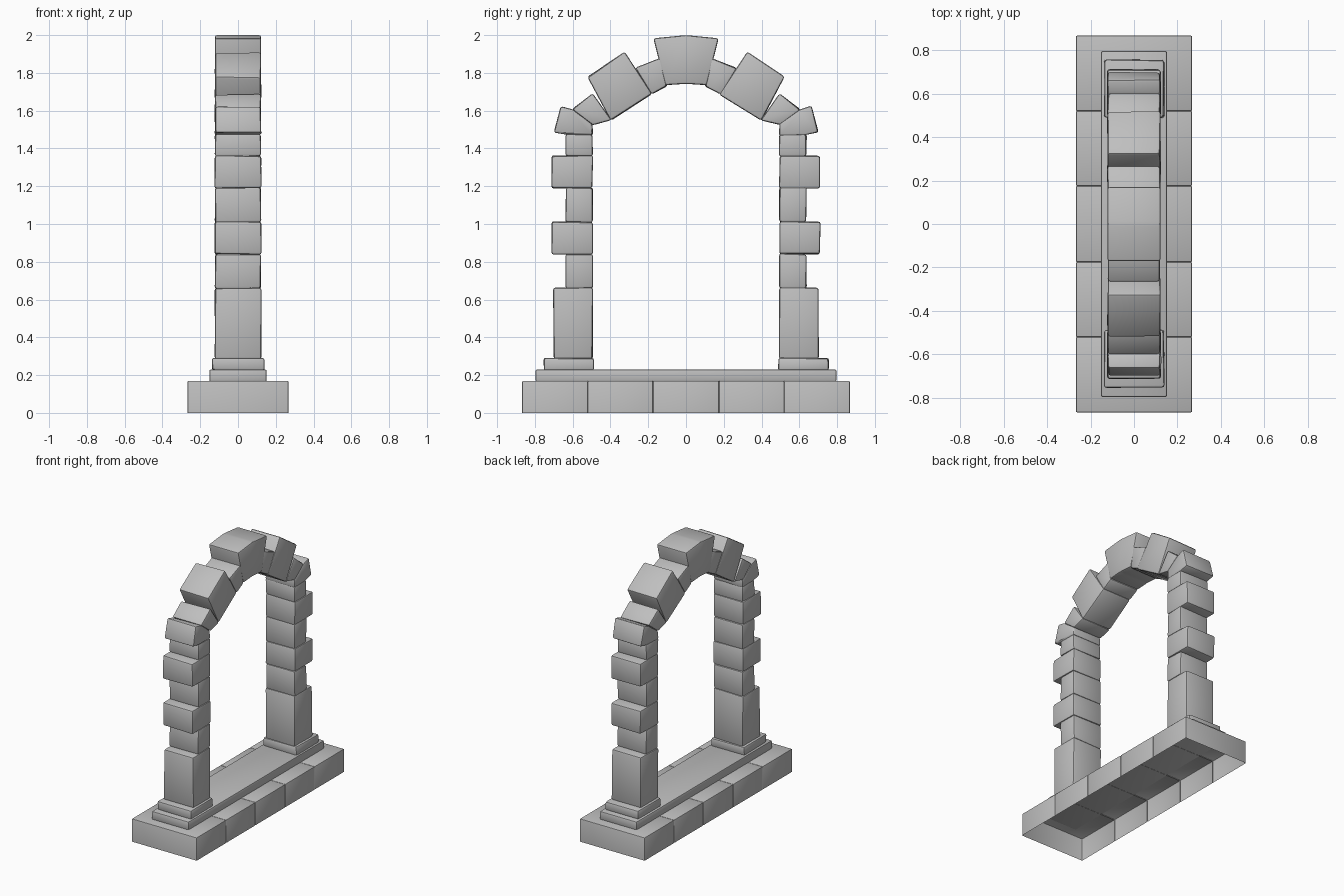
import bpy, bmesh, random
from mathutils import Vector

random.seed(4)
cube = bpy.data.objects.get("Cube")
if cube:
    bpy.data.objects.remove(cube, do_unlink=True)

stone = bpy.data.materials.new("grey_stone")
stone.use_nodes = True
GREY = (0.52, 0.52, 0.52, 1)
stone.diffuse_color = GREY
stone.node_tree.nodes["Principled BSDF"].inputs["Base Color"].default_value = GREY

parts = []


def block(name, outline, x0, x1, bevel=0.012, wobble=0.003, open_sides=()):
    """Extrude a (y, z) outline from x0 to x1 and wear its edges.
    Faces looking along open_sides are left out."""
    bm = bmesh.new()
    face = bm.faces.new([bm.verts.new((x0, y, z)) for y, z in outline])
    grown = bmesh.ops.extrude_face_region(bm, geom=[face])["geom"]
    for v in grown:
        if isinstance(v, bmesh.types.BMVert):
            v.co.x = x1
    for v in bm.verts:
        v.co += Vector([random.uniform(-wobble, wobble) for _ in range(3)])
    bmesh.ops.recalc_face_normals(bm, faces=bm.faces)
    # the bottom rim of an open block stays crisp
    edges = [e for e in bm.edges
             if not (open_sides and max(v.co.z for v in e.verts) < 0.01)]
    bmesh.ops.bevel(bm, geom=edges, offset=bevel, segments=2,
                    profile=0.5, affect='EDGES', clamp_overlap=True)
    bm.normal_update()
    gone = [f for f in bm.faces
            if any(f.normal.dot(Vector(d)) > 0.99 for d in open_sides)]
    bmesh.ops.delete(bm, geom=gone, context='FACES')
    mesh = bpy.data.meshes.new(name)
    bm.to_mesh(mesh)
    bm.free()
    mesh.materials.append(stone)
    obj = bpy.data.objects.new(name, mesh)
    bpy.context.collection.objects.link(obj)
    parts.append(obj)


def rect(y0, y1, z0, z1):
    return [(y0, z0), (y1, z0), (y1, z1), (y0, z1)]


# Foundation: a row of stones forming one shell, open underneath
joints = [-0.867, -0.52, -0.175, 0.175, 0.52, 0.867]
last = len(joints) - 2
for i, (a, b) in enumerate(zip(joints, joints[1:])):
    hidden = [(0, 0, -1)]
    if i > 0:
        hidden.append((0, -1, 0))
    if i < last:
        hidden.append((0, 1, 0))
    block(f"foundation_stone_{i + 1}", rect(a, b, 0, 0.17), -0.267, 0.267,
          bevel=0.006, wobble=0, open_sides=hidden)

# Raised step
block("step", rect(-0.797, 0.797, 0.165, 0.23), -0.152, 0.152, bevel=0.01, wobble=0)

# Pillar courses: name, outer y, bottom, top, half width
courses = [
    ("plinth", 0.755, 0.225, 0.29, 0.138),
    ("pedestal", 0.702, 0.285, 0.662, 0.122),
    ("narrow_course_low", 0.638, 0.658, 0.842, 0.121),
    ("wide_course_low", 0.71, 0.84, 1.012, 0.123),
    ("narrow_course_mid", 0.638, 1.008, 1.192, 0.121),
    ("wide_course_high", 0.71, 1.19, 1.362, 0.123),
    ("narrow_course_high", 0.638, 1.358, 1.475, 0.121),
]

# Arch stones of one side as (y, z) outlines
arch = {
    "springer": [(0.635, 1.47), (0.70, 1.485), (0.662, 1.625), (0.60, 1.605),
                 (0.495, 1.53), (0.493, 1.468)],
    "small_arch_stone_low": [(0.605, 1.605), (0.495, 1.69), (0.395, 1.55), (0.495, 1.522)],
    "large_arch_stone": [(0.52, 1.778), (0.322, 1.91), (0.178, 1.688), (0.398, 1.548)],
    "small_arch_stone_high": [(0.27, 1.825), (0.13, 1.88), (0.10, 1.73), (0.185, 1.685)],
}

for side, s in (("front", -1), ("back", 1)):
    for name, outer, z0, z1, half in courses:
        inner = 0.488 if name == "plinth" else 0.494
        block(f"{side}_{name}", rect(s * inner, s * outer, z0, z1), -half, half)
    for name, outline in arch.items():
        block(f"{side}_{name}", [(s * y, z) for y, z in outline], -0.121, 0.121)

# Keystone
block("keystone", [(-0.173, 1.983), (0, 2.0), (0.173, 1.983),
                   (0.11, 1.735), (0, 1.742), (-0.11, 1.735)], -0.123, 0.123, wobble=0)

# Soft worn edges, flat stone faces
bpy.ops.object.select_all(action='DESELECT')
for obj in parts:
    obj.select_set(True)
bpy.context.view_layer.objects.active = parts[0]
bpy.ops.object.shade_smooth_by_angle(angle=0.6)
